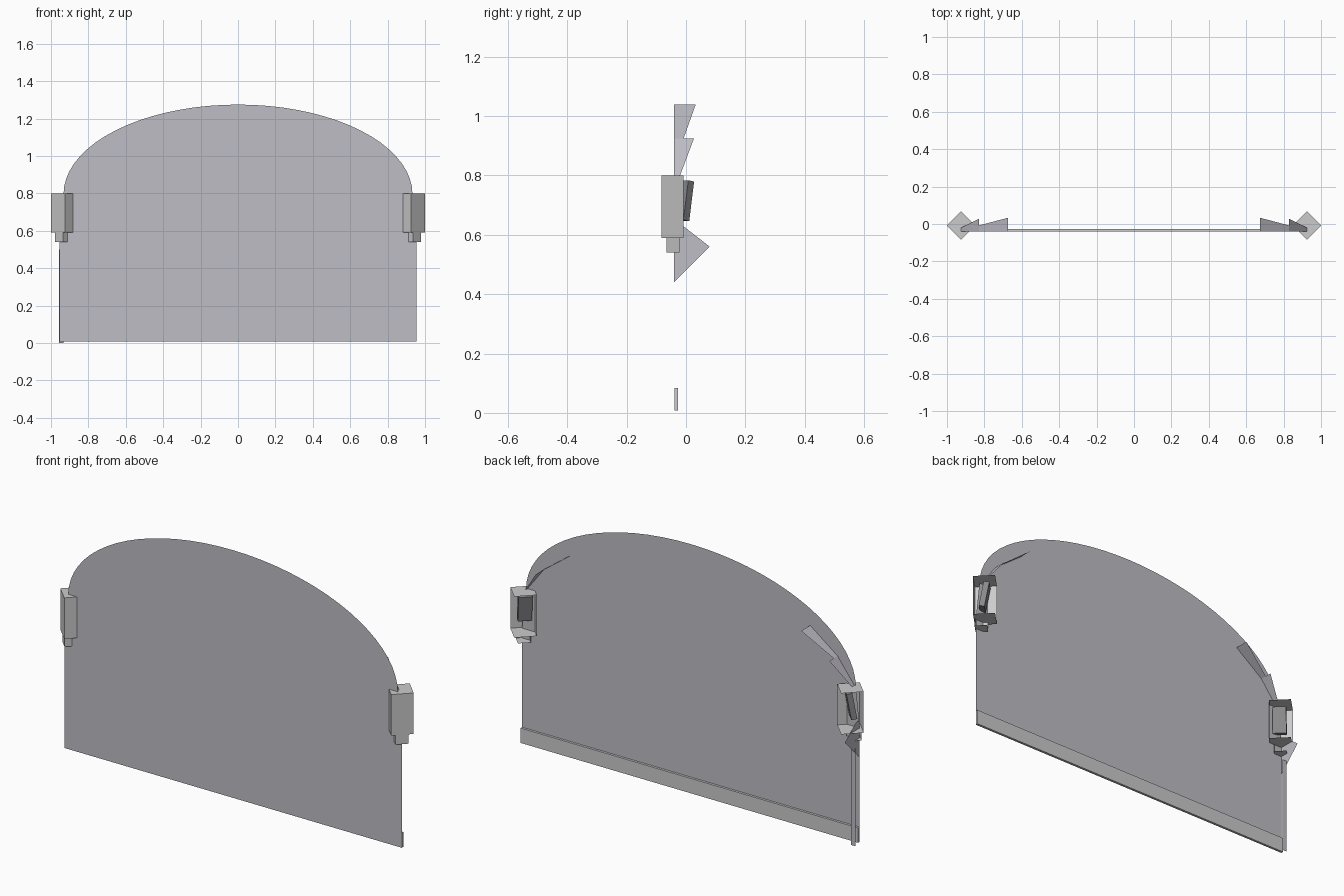
import bpy, bmesh, math
from mathutils import Matrix, Vector

if "Cube" in bpy.data.objects:
    bpy.data.objects.remove(bpy.data.objects["Cube"])


def material(name, color):
    m = bpy.data.materials.new(name)
    m.diffuse_color = color
    m.use_nodes = True
    m.node_tree.nodes["Principled BSDF"].inputs["Base Color"].default_value = m.diffuse_color
    return m


glass_mat = material("tinted_glass", (0.52, 0.51, 0.56, 1))
dark_mat = material("dark_grey", (0.25, 0.25, 0.26, 1))
GLASS_Y = -0.04


def mesh_object(name, verts, faces, mat=None):
    me = bpy.data.meshes.new(name)
    me.from_pydata(verts, [], faces)
    ob = bpy.data.objects.new(name, me)
    bpy.context.collection.objects.link(ob)
    if mat:
        me.materials.append(mat)
    return ob


def box(name, size, matrix, mat=None):
    bm = bmesh.new()
    bmesh.ops.create_cube(bm, size=1)
    bmesh.ops.scale(bm, vec=size, verts=bm.verts)
    bm.transform(matrix)
    ob = mesh_object(name, [], [], mat)
    bm.to_mesh(ob.data)
    bm.free()
    return ob


def open_housing(name, x, y, r, z0, z1):
    # diamond-shaped box: two front walls and caps, open at the back
    ring = [(x - r, y), (x, y - r), (x + r, y), (x, y + r)]
    verts = [(a, b, z) for z in (z0, z1) for a, b in ring]
    faces = [(0, 1, 5, 4), (1, 2, 6, 5), (3, 2, 1, 0), (4, 5, 6, 7)]
    return mesh_object(name, verts, faces)


# arched glass sheet
outline = [(-0.955, 0.008), (0.955, 0.008), (0.955, 0.6)]
N = 36
for i in range(N + 1):
    t = math.pi * i / N
    outline.append((0.933 * math.cos(t), 0.795 + 0.48 * math.sin(t)))
outline.append((-0.955, 0.6))
mesh_object("glass_panel", [(x, GLASS_Y, z) for x, z in outline],
            [tuple(range(len(outline)))], glass_mat)

# rail along the bottom edge
box("bottom_rail", (1.91, 0.012, 0.076),
    Matrix.Translation((0, GLASS_Y + 0.007, 0.046)))

for s, side in ((-1, "left"), (1, "right")):
    # corner housing and its lower collar
    open_housing(side + "_housing", s * 0.925, -0.008, 0.075, 0.59, 0.80)
    open_housing(side + "_collar", s * 0.936, -0.022, 0.043, 0.54, 0.59)

    # tilted latch inside the housing
    m = (Matrix.Translation((s * 0.922, -0.014, 0.715))
         @ Matrix.Rotation(s * math.radians(45), 4, 'Z')
         @ Matrix.Rotation(math.radians(-10), 4, 'X'))
    box(side + "_latch", (0.066, 0.028, 0.135), m, dark_mat)

    # stepped fin following the arch behind the glass
    segs = [((0.925, 0.80, -0.02), (0.83, 0.925, 0.027)),
            ((0.83, 0.925, -0.008), (0.675, 1.04, 0.033))]
    verts, faces = [], []
    for a, b in segs:
        k = len(verts)
        verts += [(s * a[0], GLASS_Y, a[1]), (s * a[0], a[2], a[1]),
                  (s * b[0], b[2], b[1]), (s * b[0], GLASS_Y, b[1])]
        faces.append((k, k + 1, k + 2, k + 3))
    mesh_object(side + "_arch_fin", verts, faces, glass_mat)

# single triangular side fin and thin upright strip on the left edge
mesh_object("side_fin", [(-0.955, GLASS_Y, 0.44), (-0.955, 0.08, 0.56),
                         (-0.955, -0.01, 0.63), (-0.955, GLASS_Y, 0.63)],
            [(0, 1, 2, 3)], glass_mat)
mesh_object("side_strip", [(-0.957, -0.003, 0), (-0.932, -0.003, 0),
                           (-0.932, -0.003, 0.5), (-0.957, -0.003, 0.5)],
            [(0, 1, 2, 3)], glass_mat)
